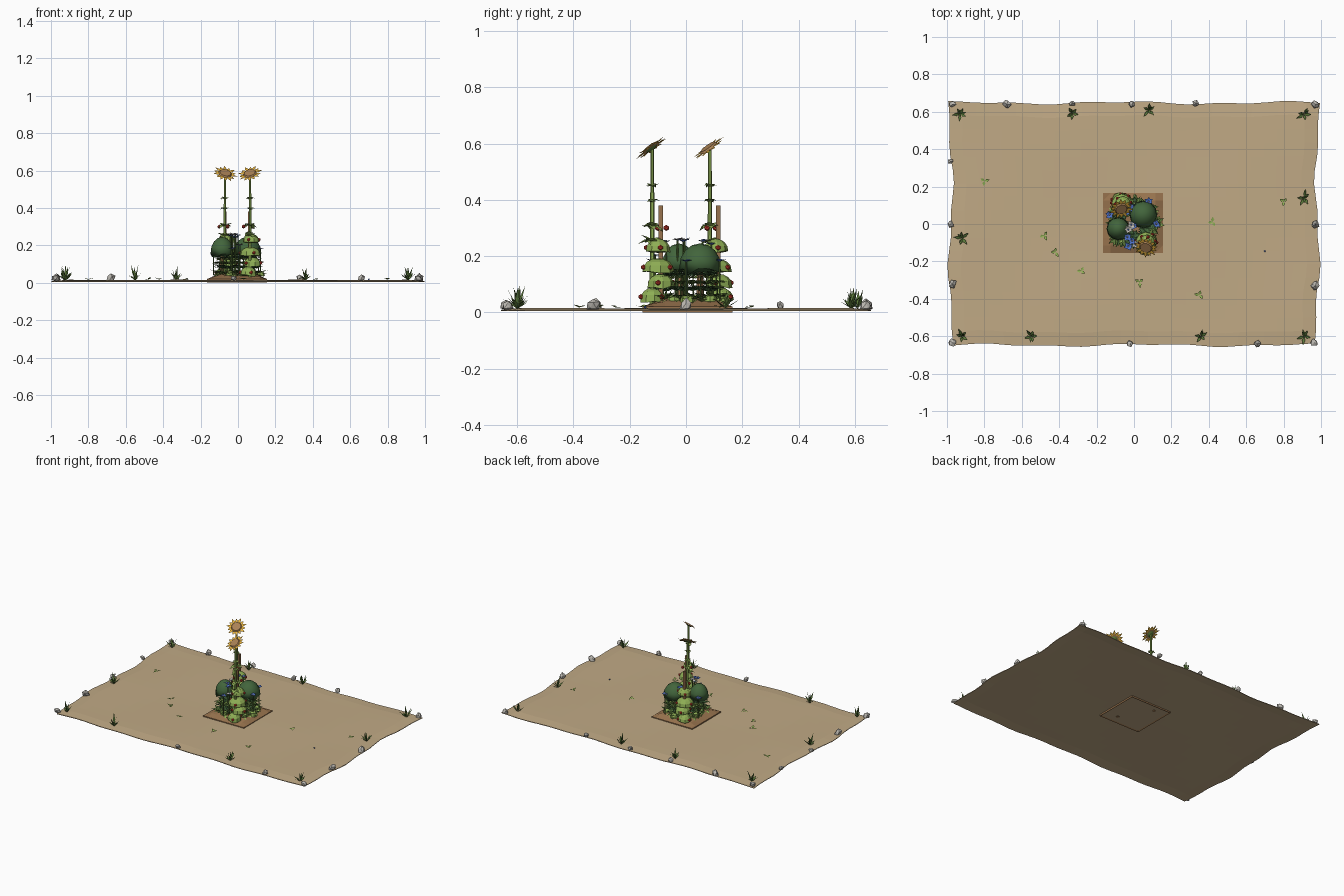
import bpy, bmesh, math, random
from mathutils import Vector, Matrix

if "Cube" in bpy.data.objects:
    bpy.data.objects.remove(bpy.data.objects["Cube"])
rng = random.Random(7)


def material(name, r, g, b):
    m = bpy.data.materials.new(name)
    m.use_nodes = True
    m.diffuse_color = (r, g, b, 1)
    m.node_tree.nodes["Principled BSDF"].inputs["Base Color"].default_value = (r, g, b, 1)
    return m


SAND = material("sand", .53, .40, .235)
SOIL = material("soil_brown", .31, .17, .075)
BUSH = material("bush_green", .055, .13, .045)
LIGHT = material("light_green", .27, .42, .09)
GRASS = material("grass_green", .11, .20, .045)
GOLD = material("petal_gold", .80, .45, .05)
SEED = material("seed_brown", .40, .22, .09)
RED = material("fruit_red", .55, .04, .025)
BLUE = material("flower_blue", .08, .17, .58)
STONE = material("pale_stone", .50, .48, .44)


def finish(name, bm, mat, smooth=False):
    me = bpy.data.meshes.new(name)
    bm.to_mesh(me)
    bm.free()
    me.materials.append(mat)
    ob = bpy.data.objects.new(name, me)
    bpy.context.collection.objects.link(ob)
    for p in me.polygons:
        p.use_smooth = smooth
    return ob


def place(x, y, z, sx=1, sy=1, sz=1):
    return Matrix.Translation((x, y, z)) @ Matrix.Diagonal((sx, sy, sz, 1))


def ball(bm, x, y, z, r):
    bmesh.ops.create_icosphere(bm, subdivisions=1, radius=r, matrix=place(x, y, z))


def box(bm, x, y, z, sx, sy, sz):
    bmesh.ops.create_cube(bm, size=1, matrix=place(x, y, z, sx, sy, sz))


def rod(bm, a, b, r1, r2, sides=6):
    a, b = Vector(a), Vector(b)
    turn = (b - a).to_track_quat('Z', 'Y').to_matrix().to_4x4()
    bmesh.ops.create_cone(bm, cap_ends=True, segments=sides, radius1=r1, radius2=r2,
                          depth=(b - a).length, matrix=Matrix.Translation((a + b) / 2) @ turn)


def leaf(bm, base, yaw, length, width, pitch, droop=0.0):
    """A folded leaf: root, two side corners, middle rib and a drooping tip."""
    out = Vector((math.cos(yaw), math.sin(yaw), 0))
    side = Vector((-out.y, out.x, 0)) * width / 2
    up = Vector((0, 0, 1))
    d = out * math.cos(pitch) + up * math.sin(pitch)
    base = Vector(base)
    mid = base + d * length * .45
    tip = base + d * length - up * droop * length
    fold = up * width * .15
    root, l, r, t, m = [bm.verts.new(p) for p in (base, mid + side + fold, mid - side + fold, tip, mid)]
    for f in ((root, m, l), (root, r, m), (m, t, l), (m, r, t)):
        bm.faces.new(f)


def whorl(bm, x, y, z, n, length, width, pitch, droop=0.0):
    start = rng.uniform(0, 6)
    for i in range(n):
        leaf(bm, (x, y, z), start + i * math.tau / n + rng.uniform(-.3, .3),
             length * rng.uniform(.7, 1.15), width, pitch + rng.uniform(-.2, .2), droop)


def dome(bm, x, y, z, r, h, segs=10):
    """Flat-bottomed leafy cap with an uneven, drooping rim."""
    made = bmesh.ops.create_uvsphere(bm, u_segments=segs, v_segments=8, radius=1,
                                     matrix=place(x, y, z, r, r, h))["verts"]
    for v in made:
        if v.co.z < z - h * .1:
            v.co.z = z - (z - v.co.z) * .2
        elif v.co.z < z + h * .1:
            v.co.z -= h * rng.uniform(0, .3)


# Sand sheet with a wavy outline
bm = bmesh.new()
bmesh.ops.create_grid(bm, x_segments=28, y_segments=18, size=1)
for v in bm.verts:
    u, w = v.co.x, v.co.y
    x = u * (.98 + .012 * math.sin(5 * w + 3 * u) + .006 * math.sin(13 * w))
    y = w * (.648 + .006 * math.sin(7 * u + 2 * w) + .004 * math.sin(17 * u))
    z = .009 if max(abs(u), abs(w)) > .99 else .014 + .002 * math.sin(5 * u) * math.cos(4 * w)
    v.co = (x, y, z)
sheet = finish("sand_sheet", bm, SAND)
thick = sheet.modifiers.new("thickness", 'SOLIDIFY')
thick.thickness = .004

# Square bed: brown rim below around a recessed sandy panel, and a soil mound on top
BX, BY = -.005, .005
bm = bmesh.new()
box(bm, BX, BY, .01, .32, .32, .02)
under = min(bm.faces, key=lambda f: f.calc_center_median().z)
bmesh.ops.inset_region(bm, faces=[under], thickness=.012, depth=-.004)
under.material_index = 1
finish("bed_base", bm, SOIL).data.materials.append(SAND)
bm = bmesh.new()
bmesh.ops.create_grid(bm, x_segments=8, y_segments=8, size=.16, matrix=place(BX, BY, 0))
for v in bm.verts:
    d = max(abs(v.co.x - BX), abs(v.co.y - BY)) / .16
    v.co.z = .02 + .03 * min(1, (1 - d) * 2) + (rng.uniform(-.003, .003) if d < .95 else 0)
finish("soil_mound", bm, SOIL)

# Border stones
bm = bmesh.new()
stones = [(-.97, .64), (-.68, .64), (-.33, .645), (-.01, .64), (.33, .645), (.97, .64), (-.98, .335),
          (-.98, 0), (-.97, -.32), (-.97, -.635), (-.02, -.64), (.66, -.64), (.965, -.635), (.97, -.33), (.97, 0)]
for x, y in stones:
    c = Vector((x, y, .024))
    made = bmesh.ops.create_icosphere(bm, subdivisions=1, radius=rng.uniform(.019, .027),
                                      matrix=Matrix.Translation(c))["verts"]
    for v in made:
        v.co = c + (v.co - c) * rng.uniform(.6, 1.15)
        v.co.z = max(v.co.z, .006)
finish("border_stones", bm, STONE)

# Grass tufts near the border
bm = bmesh.new()
tufts = [(-.93, .59), (-.33, .59), (.08, .61), (.91, .585), (.91, .14), (.91, -.6),
         (.36, -.6), (-.55, -.6), (-.92, -.6), (-.92, -.075)]
for x, y in tufts:
    whorl(bm, x, y, .012, 5, .055, .016, .75)
    whorl(bm, x, y, .012, 3, .08, .014, 1.3)
finish("grass_tufts", bm, GRASS)

# Small sprigs lying on the sand
bm = bmesh.new()
for x, y in [(-.8, .23), (-.48, -.06), (-.42, -.15), (-.28, -.25), (.03, -.31), (.42, .01), (.8, .12), (.35, -.38)]:
    whorl(bm, x, y, .017, 3, .03, .018, .2)
finish("ground_sprigs", bm, LIGHT)

# Round bushes on short trunks
bushes, trunks = bmesh.new(), bmesh.new()
for x, y, r in ((.05, .05, .075), (-.085, -.025, .062)):
    dome(bushes, x, y, .16, r, .085, 12)
    rod(trunks, (x, y, .03), (x, y, .16), .014, .01)
finish("round_bushes", bushes, BUSH, True)
finish("bush_trunks", trunks, SOIL)

# Staked fruit plants, tiered caps in two opposite corners
spots = [(.065, -.10), (-.065, .105)]
stakes, caps, fruit = bmesh.new(), bmesh.new(), bmesh.new()
for x, y in spots:
    s = 1 if y > 0 else -1
    box(stakes, x - .005, y + .01, .19, .015, .015, .38)
    for z, r, dx, dy in ((.22, .045, .005, 0), (.15, .058, 0, 0), (.095, .05, .01, .01), (.045, .045, -.01, s * .02)):
        dome(caps, x + dx, y + dy, z, r, .042, 9)
        for k in range(3):
            a = k * math.tau / 3 + z * 20
            ball(fruit, x + dx + r * .95 * math.cos(a), y + dy + r * .95 * math.sin(a), z + .01, .010)
    ball(fruit, x - .035, y, .30, .011)
    ball(fruit, x + .01, y - s * .03, .30, .011)
finish("wooden_stakes", stakes, SOIL)
finish("fruit_plant_caps", caps, LIGHT)
finish("red_fruit", fruit, RED)

# Tall sunflowers: stem, cup-shaped leaf whorls, tilted head with pointed petals
stems, petals, seeds, backs = (bmesh.new() for _ in range(4))
for (x, y), yaw in zip(((.065, -.12), (-.07, .085)), (-.2, .2)):
    top = Vector((x, y, .578))
    rod(stems, (x, y, .03), top, .010, .006)
    for z, size in ((.45, .026), (.395, .026), (.305, .045), (.25, .05)):
        whorl(stems, x, y, z - .006, 5, size, size * .8, .55, .1)
        whorl(stems, x, y, z + .006, 5, size, size * .8, -.25, .1)
    normal = Vector((yaw, -.58, .8)).normalized()
    frame = Matrix.Translation(top + normal * .006) @ normal.to_track_quat('Z', 'Y').to_matrix().to_4x4()
    for i in range(14):
        a = i * math.tau / 14
        tip = .068 if i % 2 else .060
        pts = ((.030, -.22), (.046, -.2), (tip, 0), (.046, .2), (.030, .22))
        petals.faces.new([petals.verts.new(frame @ Vector((r * math.cos(a + t), r * math.sin(a + t), .002 * (i % 2))))
                          for r, t in pts])
    bmesh.ops.create_cone(seeds, cap_ends=True, segments=14, radius1=.036, radius2=.03, depth=.008,
                          matrix=frame @ place(0, 0, .004))
    bmesh.ops.create_cone(backs, cap_ends=True, segments=10, radius1=.01, radius2=.024, depth=.006,
                          matrix=frame @ place(0, 0, -.004))
finish("sunflower_stems", stems, LIGHT)
finish("sunflower_petals", petals, GOLD)
finish("sunflower_centres", seeds, SEED)
finish("sunflower_backs", backs, GRASS)

# Dense leafy undergrowth around the bed, in three greens
dark, mid, pale, low = (bmesh.new() for _ in range(4))
for i in range(26):
    a = i * math.tau / 26
    r = .105 + rng.uniform(-.02, .02)
    x, y = BX + r * math.cos(a), BY + r * math.sin(a)
    whorl(mid, x, y, .045, 6, .055, .020, .55, .2)
    whorl(mid, x * .9, y * .9, .10, 5, .055, .018, .4, .3)
    whorl(dark, x * .85, y * .85, .075, 5, .06, .022, .5, .3)
    whorl(dark, x * .75, y * .75, .13, 5, .05, .022, .4, .3)
    whorl(pale, x, y, .035, 4, .05, .026, .4, .3)
    if i % 2:
        whorl(pale, x * .9, y * .9, .12, 4, .045, .022, .4, .3)
    rod(mid, (x * .95, y * .95, .03), (x * .9, y * .9, .13), .003, .002, 4)
    if i % 3 == 0:
        dome(low, x, y, .04, .026, .024, 8)
finish("shaded_undergrowth", dark, BUSH)
finish("grassy_undergrowth", mid, GRASS)
finish("pale_undergrowth", pale, LIGHT)
finish("low_caps", low, LIGHT)

# Blue and white blossoms between the bushes
blue, white, stalks = bmesh.new(), bmesh.new(), bmesh.new()
blooms = [(-.01, -.09, .24), (.01, -.11, .2), (-.035, -.07, .25), (-.02, .09, .24), (-.04, .06, .25), (.0, -.01, .25),
          (-.03, -.12, .18), (.08, .12, .18), (-.13, .05, .18), (-.015, -.005, .255), (.12, 0, .18), (-.03, -.03, .255)]
for i, (x, y, z) in enumerate(blooms):
    rod(stalks, (x, y, .04), (x, y, z), .003, .003, 4)
    head, eye = (white, blue) if i in (1, 9, 11) else (blue, white)
    whorl(head, x, y, z, 7, .025, .018, .3)
    ball(eye, x, y, z + .003, .005)
ball(blue, .7, -.145, .018, .005)
finish("blue_blossoms", blue, BLUE)
finish("white_blossoms", white, STONE)
finish("blossom_stalks", stalks, GRASS)
